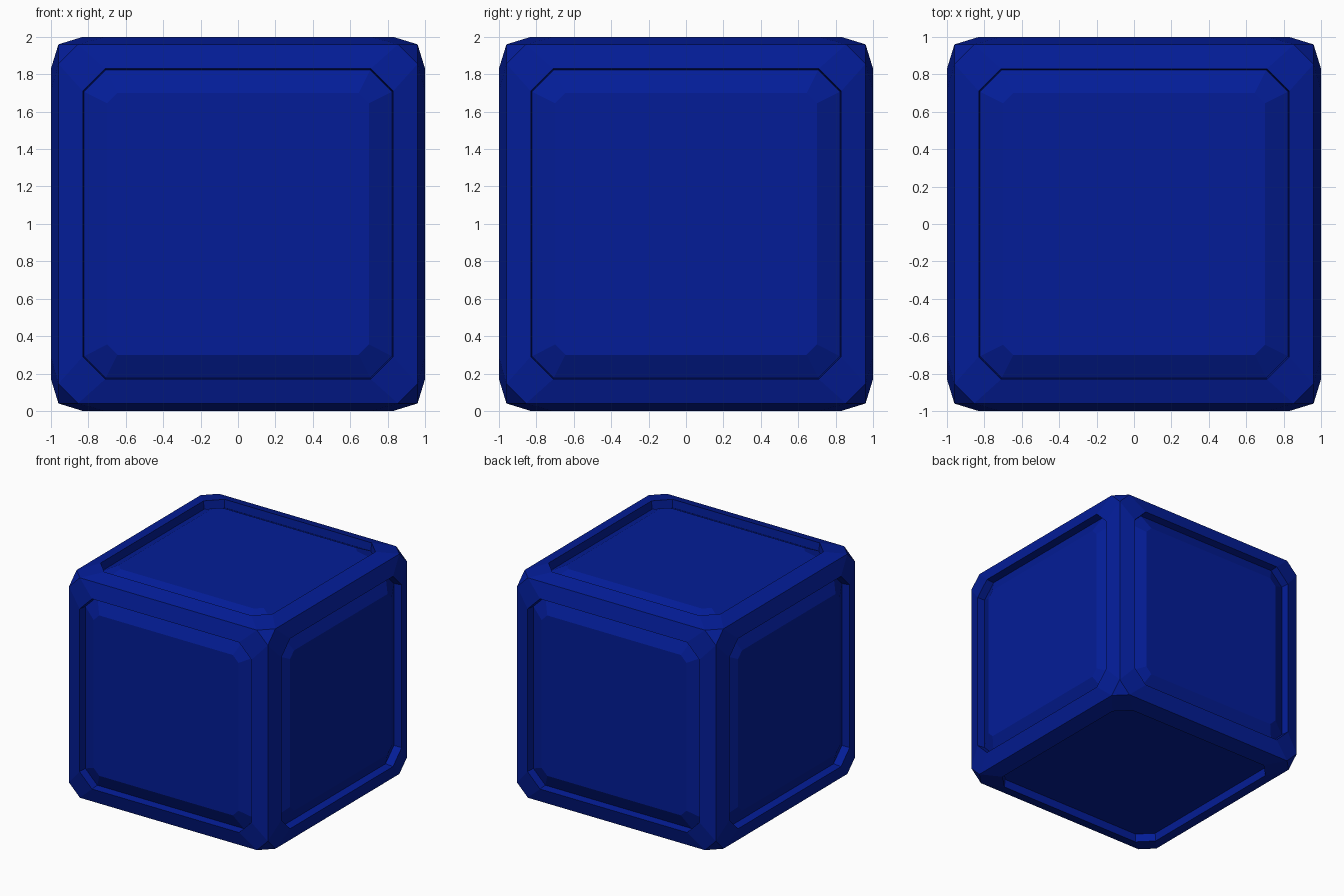
import bpy, bmesh, math
from mathutils import Matrix, Vector

if "Cube" in bpy.data.objects:
    bpy.data.objects.remove(bpy.data.objects["Cube"])


def octagon(bm, half, short, height, rot):
    # Square of half-width 'half' with corners cut back to 'short'
    pts = []
    for k in range(4):
        turn = Matrix.Rotation(k * math.pi / 2, 3, 'Z')
        for x, y in ((half, -short), (half, short)):
            p = rot @ (turn @ Vector((x, y, height)))
            pts.append(bm.verts.new(p + Vector((0, 0, 1))))
    return pts


bm = bmesh.new()
# Rings on each side: cube edge, raised rim, groove bottom, panel top
rings = [(0.96, 0.855, 0.96), (0.83, 0.71, 1.0),
         (0.823, 0.707, 0.93), (0.70, 0.645, 0.993)]
sides = [Matrix.Rotation(k * math.pi / 2, 3, 'X') for k in range(4)]
sides += [Matrix.Rotation(s * math.pi / 2, 3, 'Y') for s in (1, -1)]

# Six framed sides; five have raised panels, the underside is a flat recess
for n, rot in enumerate(sides):
    used = rings[:3] if n == 2 else rings
    loops = [octagon(bm, *ring, rot) for ring in used]
    for a, b in zip(loops, loops[1:]):
        for i in range(8):
            j = (i + 1) % 8
            bm.faces.new((a[i], a[j], b[j], b[i]))
    bm.faces.new(loops[-1])

# Weld the sides and close the eight triangular corners
bmesh.ops.remove_doubles(bm, verts=bm.verts, dist=0.001)
bmesh.ops.holes_fill(bm, edges=[e for e in bm.edges if e.is_boundary], sides=3)
bmesh.ops.recalc_face_normals(bm, faces=bm.faces)

mesh = bpy.data.meshes.new("panelled_cube")
bm.to_mesh(mesh)
bm.free()
cube = bpy.data.objects.new("panelled_cube", mesh)
bpy.context.collection.objects.link(cube)

blue = bpy.data.materials.new("deep_blue")
blue.diffuse_color = (0.001, 0.012, 0.31, 1)
blue.use_nodes = True
blue.node_tree.nodes["Principled BSDF"].inputs["Base Color"].default_value = blue.diffuse_color
mesh.materials.append(blue)
